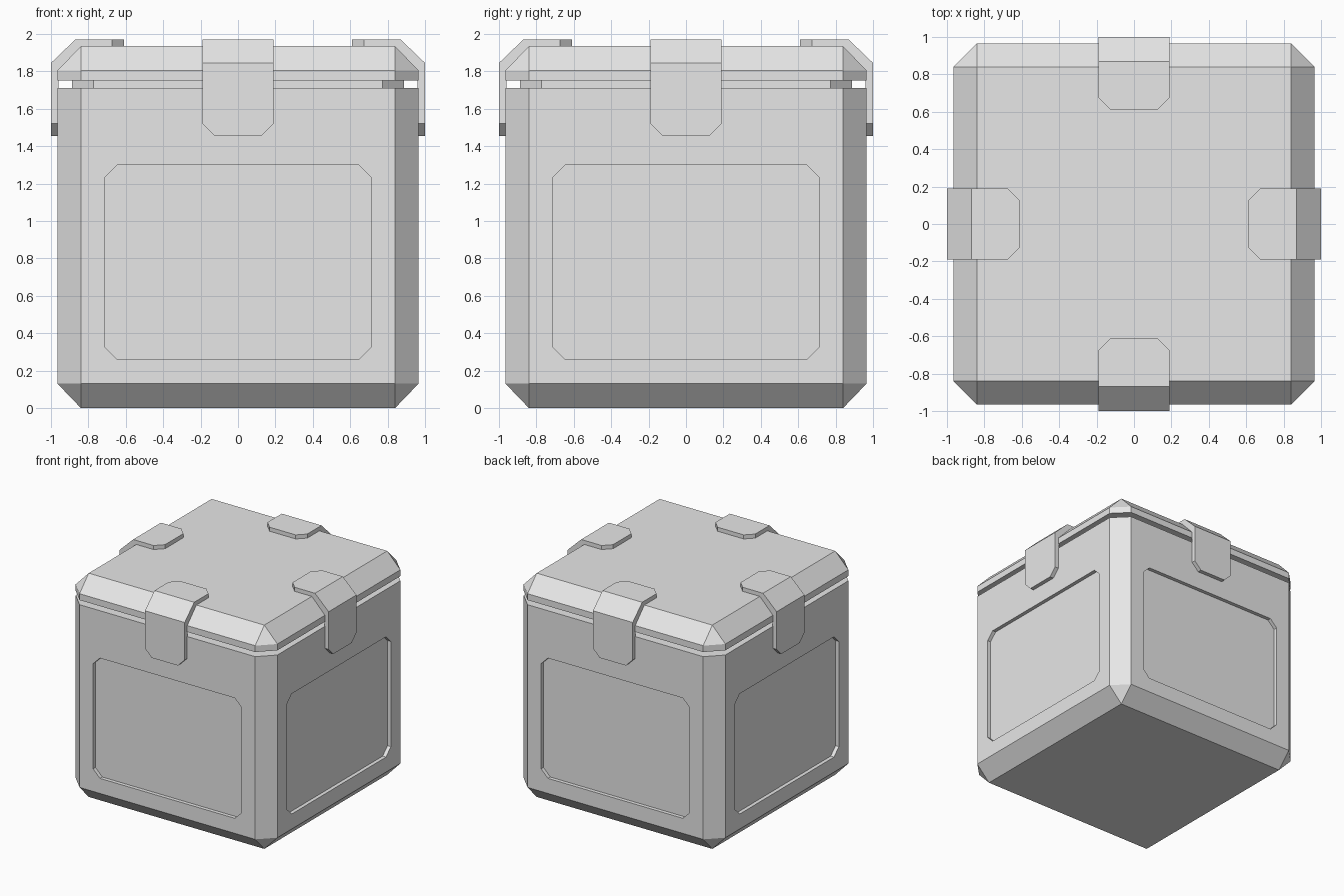
import bpy, bmesh
from math import pi
from mathutils import Matrix

if "Cube" in bpy.data.objects:
    bpy.data.objects.remove(bpy.data.objects["Cube"])

grey = bpy.data.materials.new("plain_grey")
grey.use_nodes = True
grey.diffuse_color = (0.8, 0.8, 0.8, 1)
grey.node_tree.nodes["Principled BSDF"].inputs["Base Color"].default_value = (0.8, 0.8, 0.8, 1)

HALF, FLAT = 0.965, 0.84      # half width of the box and of its flat faces
GAP_LOW, GAP_HIGH = 1.71, 1.75
TOP, BEVEL = 1.935, 0.13


def octagon(hx, hy, fx, fy):
    """Outline of a rectangle with cut corners, counter-clockwise."""
    return [(hx, -fy), (hx, fy), (fx, hy), (-fx, hy),
            (-hx, fy), (-hx, -fy), (-fx, -hy), (fx, -hy)]


def skin(bm, rings):
    """Join rings of points into a closed solid."""
    loops = [[bm.verts.new(p) for p in ring] for ring in rings]
    n = len(loops[0])
    for a, b in zip(loops, loops[1:]):
        for i in range(n):
            j = (i + 1) % n
            bm.faces.new((a[i], a[j], b[j], b[i]))
    bm.faces.new(loops[0][::-1])
    bm.faces.new(loops[-1])


def make_object(name, bm):
    bmesh.ops.remove_doubles(bm, verts=bm.verts, dist=0.0001)
    bmesh.ops.recalc_face_normals(bm, faces=bm.faces)
    mesh = bpy.data.meshes.new(name)
    bm.to_mesh(mesh)
    bm.free()
    mesh.materials.append(grey)
    obj = bpy.data.objects.new(name, mesh)
    bpy.context.collection.objects.link(obj)
    return obj


def box_from_levels(name, levels):
    """Stack cut-corner squares given as (half width, flat half width, height)."""
    bm = bmesh.new()
    skin(bm, [[(x, y, z) for x, y in octagon(h, h, f, f)] for h, f, z in levels])
    return make_object(name, bm)


# Lower box with the narrower neck that shows in the lid gap
neck = 0.92
body = box_from_levels("box_body", [
    (FLAT, FLAT, 0), (HALF, FLAT, BEVEL), (HALF, FLAT, GAP_LOW),
    (HALF * neck, FLAT * neck, GAP_LOW), (HALF * neck, FLAT * neck, GAP_HIGH + 0.01)])

# Lid with bevelled top
box_from_levels("lid", [
    (HALF, FLAT, GAP_HIGH), (HALF, FLAT, TOP - BEVEL), (FLAT, FLAT, TOP)])

# Recessed panel on each side
cut = bmesh.new()
outline = octagon(0.71, 0.52, 0.645, 0.455)
for k in range(4):
    turn = Matrix.Rotation(k * pi / 2, 4, 'Z')
    side = bmesh.new()
    skin(side, [[(x, y, z + 0.78) for x, z in outline] for y in (-1.1, -HALF + 0.032)])
    side.transform(turn)
    temp = bpy.data.meshes.new("panel_temp")
    side.to_mesh(temp)
    side.free()
    cut.from_mesh(temp)
    bpy.data.meshes.remove(temp)
cutter = make_object("panel_cutter", cut)
cutter.hide_render = True
recess = body.modifiers.new("panels", 'BOOLEAN')
recess.operation = 'DIFFERENCE'
recess.solver = 'EXACT'
recess.object = cutter
bpy.context.view_layer.update()
baked = bpy.data.meshes.new_from_object(
    body.evaluated_get(bpy.context.evaluated_depsgraph_get()))
body.modifiers.clear()
body.data = baked
bpy.data.objects.remove(cutter)

# Bent clips over the lid edges: (half width, outer y, outer z, inner y, inner z)
W, TIP = 0.19, 0.125
SINK = 0.004
IN, LOW = HALF - SINK, TOP - SINK
stations = [
    (TIP, 1.0, 1.455, IN, 1.455),
    (W, 1.0, 1.52, IN, 1.52),
    (W, 1.0, 1.845, IN, TOP - BEVEL),
    (W, 0.87, 1.97, FLAT, LOW),
    (W, 0.675, 1.97, 0.675, LOW),
    (TIP, 0.61, 1.97, 0.61, LOW)]
for k, where in enumerate(("front", "left", "back", "right")):
    bm = bmesh.new()
    skin(bm, [[(-w, -oy, oz), (w, -oy, oz), (w, -iy, iz), (-w, -iy, iz)]
              for w, oy, oz, iy, iz in stations])
    bm.transform(Matrix.Rotation(k * pi / 2, 4, 'Z'))
    make_object(where + "_clip", bm)
